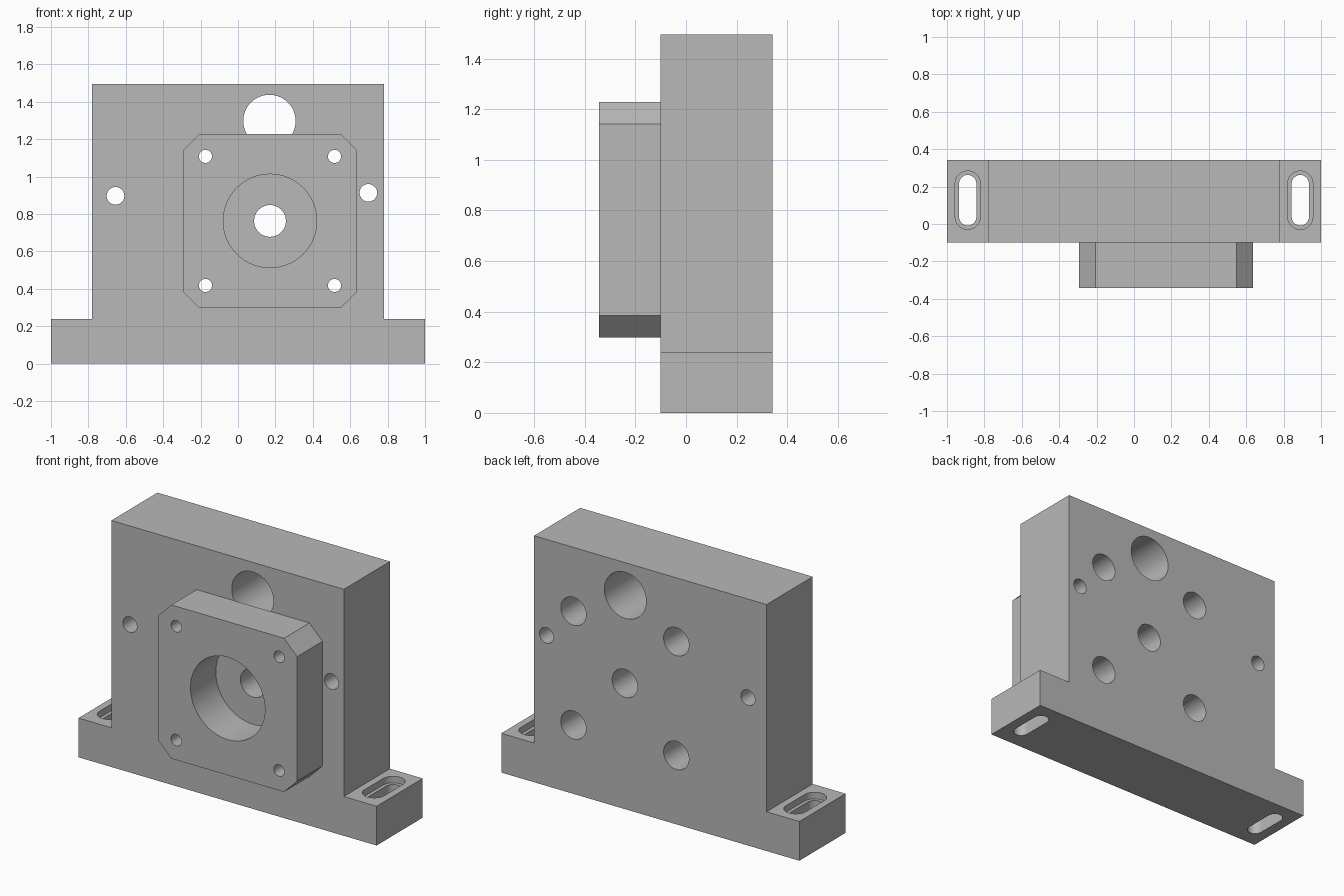
import bpy
import bmesh
from math import cos, sin, pi, radians
from mathutils import Vector

if "Cube" in bpy.data.objects:
    bpy.data.objects.remove(bpy.data.objects["Cube"], do_unlink=True)

steel = bpy.data.materials.new("machined grey")
steel.use_nodes = True
grey = (0.48, 0.48, 0.48, 1)
steel.diffuse_color = grey
steel.node_tree.nodes["Principled BSDF"].inputs["Base Color"].default_value = grey

FRONT, JOINT, BACK = -0.343, -0.1, 0.342
FOOT_TOP, TOP = 0.238, 1.495
CX, CZ = 0.171, 0.763
OVER = 0.05


def prism(name, outline, start, end, axis="Y"):
    """Extrude a flat outline along Y (outline in x, z) or Z (outline in x, y)."""
    def place(u, v, d):
        return (u, d, v) if axis == "Y" else (u, v, d)
    bm = bmesh.new()
    face = bm.faces.new([bm.verts.new(place(u, v, start)) for u, v in outline])
    out = bmesh.ops.extrude_face_region(bm, geom=[face])
    verts = [g for g in out["geom"] if isinstance(g, bmesh.types.BMVert)]
    shift = Vector(place(0, 0, end - start))
    bmesh.ops.translate(bm, verts=verts, vec=shift)
    bmesh.ops.recalc_face_normals(bm, faces=bm.faces)
    mesh = bpy.data.meshes.new(name)
    bm.to_mesh(mesh)
    bm.free()
    mesh.materials.append(steel)
    obj = bpy.data.objects.new(name, mesh)
    bpy.context.collection.objects.link(obj)
    return obj


def slot(u, v, r, half=0.0, n=32):
    """Circle, or an upright slot when half is above zero."""
    pts = []
    for sign in (1, -1):
        for i in range(n + (1 if half else 0)):
            a = pi * i / n
            pts.append((u + sign * r * cos(a), v + sign * (half + r * sin(a))))
    return pts


def cut(obj, outline, start, end, axis="Y"):
    cutter = prism("cutter", outline, start, end, axis)
    cutter.hide_render = True
    mod = obj.modifiers.new("cut", "BOOLEAN")
    mod.operation = "DIFFERENCE"
    mod.solver = "EXACT"
    mod.object = cutter
    activate(obj)
    bpy.ops.object.modifier_apply(modifier=mod.name)
    bpy.data.objects.remove(cutter, do_unlink=True)


def activate(obj):
    bpy.ops.object.select_all(action="DESELECT")
    obj.select_set(True)
    bpy.context.view_layer.objects.active = obj


# Upright plate with a foot on each side
half_outline = [(1, 0), (1, FOOT_TOP), (0.78, FOOT_TOP), (0.78, TOP)]
outline = half_outline + [(-x, z) for x, z in reversed(half_outline)]
plate = prism("mounting_plate", outline, JOINT, BACK)

# Square flange with clipped corners
s, c = 0.466, 0.378
corners = [(s, -c), (s, c), (c, s), (-c, s), (-s, c), (-s, -c), (-c, -s), (c, -s)]
flange = prism("front_flange", [(CX + x, CZ + z) for x, z in corners], FRONT, JOINT)

# Holes through the plate: lifting hole, shaft hole, side holes
for x, z, r in [(0.168, 1.297, 0.14), (CX, CZ, 0.085),
                (-0.655, 0.897, 0.047), (0.697, 0.913, 0.047)]:
    cut(plate, slot(x, z, r), JOINT - OVER, BACK + OVER)

# Screw holes: wide in the plate, narrow in the flange
for sx in (-1, 1):
    for sz in (-1, 1):
        x, z = CX + sx * 0.345, CZ + sz * 0.345
        cut(plate, slot(x, z, 0.085), JOINT - OVER, BACK + OVER)
        cut(flange, slot(x, z, 0.035), FRONT - OVER, JOINT + OVER)

# Large bore in the flange
cut(flange, slot(CX, CZ, 0.25), FRONT - OVER, JOINT + OVER)

# Stepped slots in the feet
for side in (-1, 1):
    x = side * 0.889
    cut(plate, slot(x, 0.127, 0.067, 0.089), FOOT_TOP - 0.04, FOOT_TOP + OVER, "Z")
    cut(plate, slot(x, 0.127, 0.046, 0.089), -OVER, FOOT_TOP + OVER, "Z")

for obj in (plate, flange):
    activate(obj)
    bpy.ops.object.shade_smooth_by_angle(angle=radians(30))
